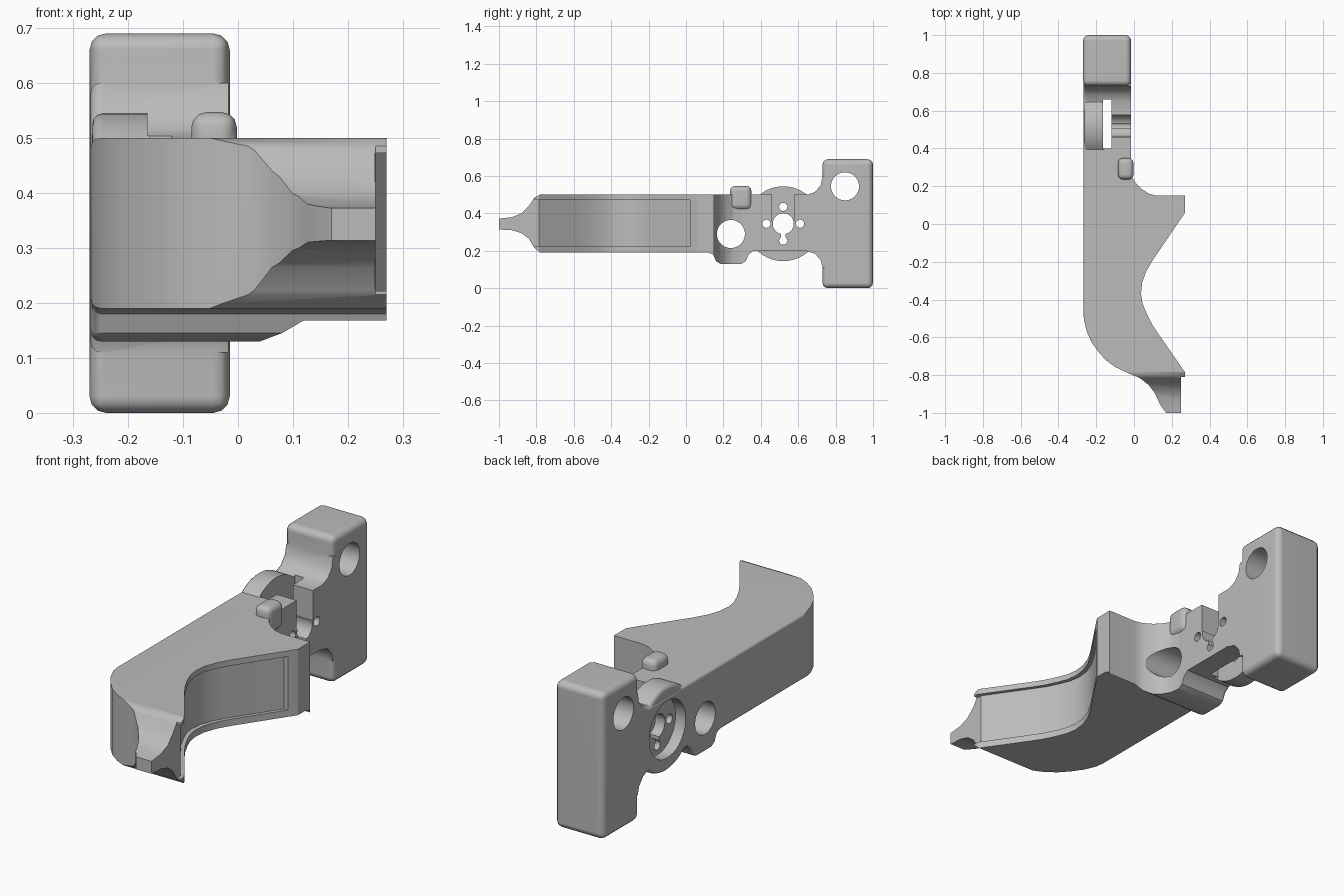
import bpy, bmesh, math

cube = bpy.data.objects.get("Cube")
if cube:
    bpy.data.objects.remove(cube, do_unlink=True)

grey = bpy.data.materials.new("plain grey")
grey.use_nodes = True
colour = (0.5, 0.5, 0.5, 1)
grey.diffuse_color = colour
grey.node_tree.nodes["Principled BSDF"].inputs["Base Color"].default_value = colour


def prism(name, outline, lo, hi, axis, bevel=0, rim_only=False):
    """Extrude a flat outline along x (outline is y,z) or z (outline is x,y)."""
    def place(p, h):
        return (h, p[0], p[1]) if axis == "x" else (p[0], p[1], h)
    bm = bmesh.new()
    low = [bm.verts.new(place(p, lo)) for p in outline]
    high = [bm.verts.new(place(p, hi)) for p in outline]
    base = bm.faces.new(low)
    bm.faces.new(high)
    for i in range(len(low)):
        j = (i + 1) % len(low)
        bm.faces.new((low[i], low[j], high[j], high[i]))
    bmesh.ops.recalc_face_normals(bm, faces=bm.faces[:])
    if bevel:
        edges = list(base.edges) if rim_only else bm.edges[:]
        bmesh.ops.bevel(bm, geom=edges, offset=bevel, segments=3,
                        profile=0.5, affect="EDGES", clamp_overlap=True)
    mesh = bpy.data.meshes.new(name)
    bm.to_mesh(mesh)
    bm.free()
    mesh.materials.append(grey)
    obj = bpy.data.objects.new(name, mesh)
    bpy.context.collection.objects.link(obj)
    return obj


def rect(a0, a1, b0, b1):
    return [(a0, b0), (a1, b0), (a1, b1), (a0, b1)]


def circle(a, b, r, n=40):
    return [(a + r * math.cos(2 * math.pi * i / n),
             b + r * math.sin(2 * math.pi * i / n)) for i in range(n)]


def combine(target, tool, operation):
    mod = target.modifiers.new("combine", "BOOLEAN")
    mod.operation, mod.object, mod.solver = operation, tool, "EXACT"
    bpy.context.view_layer.objects.active = target
    bpy.ops.object.modifier_apply(modifier=mod.name)
    bpy.data.objects.remove(tool, do_unlink=True)


# Concave grip curve, shared by the arm outline and its recessed panel
grip = [(0.27, -0.785), (0.135, -0.59), (0.095, -0.53), (0.065, -0.47),
        (0.045, -0.42), (0.037, -0.37), (0.043, -0.31), (0.065, -0.25),
        (0.1, -0.19), (0.25, 0.03)]

# Arm: side silhouette cut by the plan outline
side = [(-1.02, 0.37), (-0.93, 0.38), (-0.88, 0.4), (-0.84, 0.44),
        (-0.81, 0.485), (-0.78, 0.5), (0.65, 0.5), (0.69, 0.515),
        (0.72, 0.55), (0.73, 0.6), (0.8, 0.6), (0.8, 0.11), (0.73, 0.11),
        (0.72, 0.15), (0.69, 0.185), (0.64, 0.2), (0.36, 0.2),
        (0.335, 0.18), (0.32, 0.145), (0.295, 0.13), (0.185, 0.13),
        (0.16, 0.145), (0.145, 0.18), (0.12, 0.19), (-0.78, 0.19),
        (-0.81, 0.215), (-0.84, 0.265), (-0.88, 0.295), (-0.93, 0.31),
        (-1.02, 0.315)]
plan = grip + [(0.27, 0.06), (0.27, 0.15), (0.12, 0.15), (0.08, 0.16),
               (0.04, 0.185), (0.01, 0.215), (-0.01, 0.25), (-0.017, 0.3),
               (-0.017, 0.82), (-0.3, 0.82), (-0.3, -0.2), (-0.264, -0.51),
               (-0.25, -0.57), (-0.225, -0.625), (-0.19, -0.675),
               (-0.15, -0.72), (-0.1, -0.757), (-0.03, -0.79),
               (0.03, -0.815), (0.075, -0.85), (0.11, -0.895),
               (0.14, -0.96), (0.17, -1.0), (0.25, -1.0), (0.25, -0.81),
               (0.27, -0.81)]
arm = prism("lever_arm", side, -0.268, 0.35, "x", 0.018, True)
combine(arm, prism("plan_cutter", plan, -0.1, 0.8, "z"), "INTERSECT")

# Mounting block, round boss and top knob
hub = (0.52, 0.345)
combine(arm, prism("mounting_block", rect(0.73, 1.0, 0, 0.69), -0.27, -0.015, "x", 0.03), "UNION")
combine(arm, prism("round_boss", circle(*hub, 0.2, 56), -0.265, -0.16, "x", 0.02, True), "UNION")
combine(arm, prism("top_knob", rect(0.235, 0.35, 0.42, 0.547), -0.085, -0.002, "x", 0.028), "UNION")

# Recessed panel following the grip
panel = [(0.249, -0.86)] + [(x - 0.02, y) for x, y in grip[:-1]]
panel += [(0.225, 0.022), (0.4, 0.022), (0.4, -0.86)]
combine(arm, prism("panel_cutter", panel, 0.222, 0.473, "z"), "DIFFERENCE")

# Slot behind the plate, notch above the hub, recess in the boss
cuts = [
    prism("slot_cutter", rect(-0.165, -0.12, 0.4, 0.66), -0.1, 0.8, "z"),
    prism("notch_cutter", rect(0.46, 0.58, 0.36, 0.7), -0.14, 0.1, "x"),
    prism("recess_cutter", circle(*hub, 0.135), -0.4, -0.215, "x"),
    prism("keyway_cutter", rect(0.507, 0.533, 0.26, 0.34), -0.4, 0.4, "x"),
    prism("hub_cutter", circle(*hub, 0.056), -0.4, 0.4, "x"),
    prism("arm_hole_cutter", circle(0.24, 0.29, 0.075), -0.4, 0.4, "x"),
    prism("block_hole_cutter", circle(0.85, 0.545, 0.075), -0.4, 0.4, "x"),
]
# Ring of small holes around the hub
for dy, dz in ((1, 0), (-1, 0), (0, 1), (0, -1)):
    cuts.append(prism("pin_cutter", circle(hub[0] + 0.09 * dy, hub[1] + 0.09 * dz, 0.022, 20),
                      -0.4, 0.4, "x"))
for tool in cuts:
    combine(arm, tool, "DIFFERENCE")

# Smooth curves, sharp corners
bpy.ops.object.select_all(action="DESELECT")
arm.select_set(True)
bpy.context.view_layer.objects.active = arm
bpy.ops.object.shade_smooth_by_angle(angle=math.radians(32))
weighted = arm.modifiers.new("weighted_normals", "WEIGHTED_NORMAL")
weighted.keep_sharp = True
